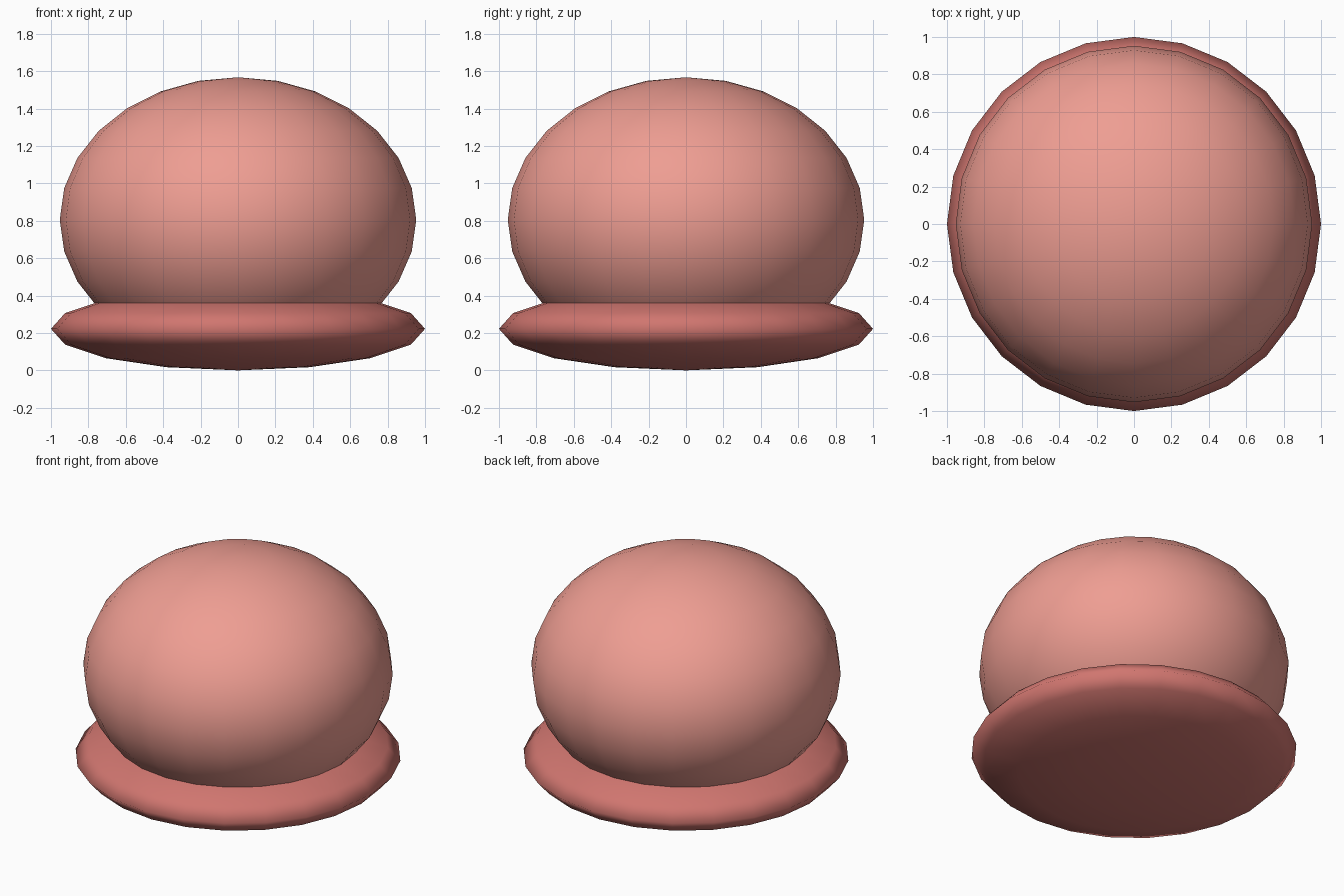
import bpy

if "Cube" in bpy.data.objects:
    bpy.data.objects.remove(bpy.data.objects["Cube"])


def ellipsoid(name, rings, radius, half_height, z, colour):
    bpy.ops.mesh.primitive_uv_sphere_add(segments=24, ring_count=rings, radius=1, location=(0, 0, z))
    obj = bpy.context.object
    obj.name = name
    obj.scale = (radius, radius, half_height)
    bpy.ops.object.transform_apply(location=False, rotation=False, scale=True)
    bpy.ops.object.shade_smooth()
    mat = bpy.data.materials.new(name + "_colour")
    mat.diffuse_color = (*colour, 1)
    mat.use_nodes = True
    mat.node_tree.nodes["Principled BSDF"].inputs["Base Color"].default_value = mat.diffuse_color
    obj.data.materials.append(mat)
    return obj


# Flattened disc at the bottom
ellipsoid("base_disc", 8, 1.0, 0.222, 0.222, (0.63, 0.18, 0.16))

# Rounded body resting in the disc
ellipsoid("round_body", 14, 0.953, 0.762, 0.805, (0.86, 0.34, 0.29))
